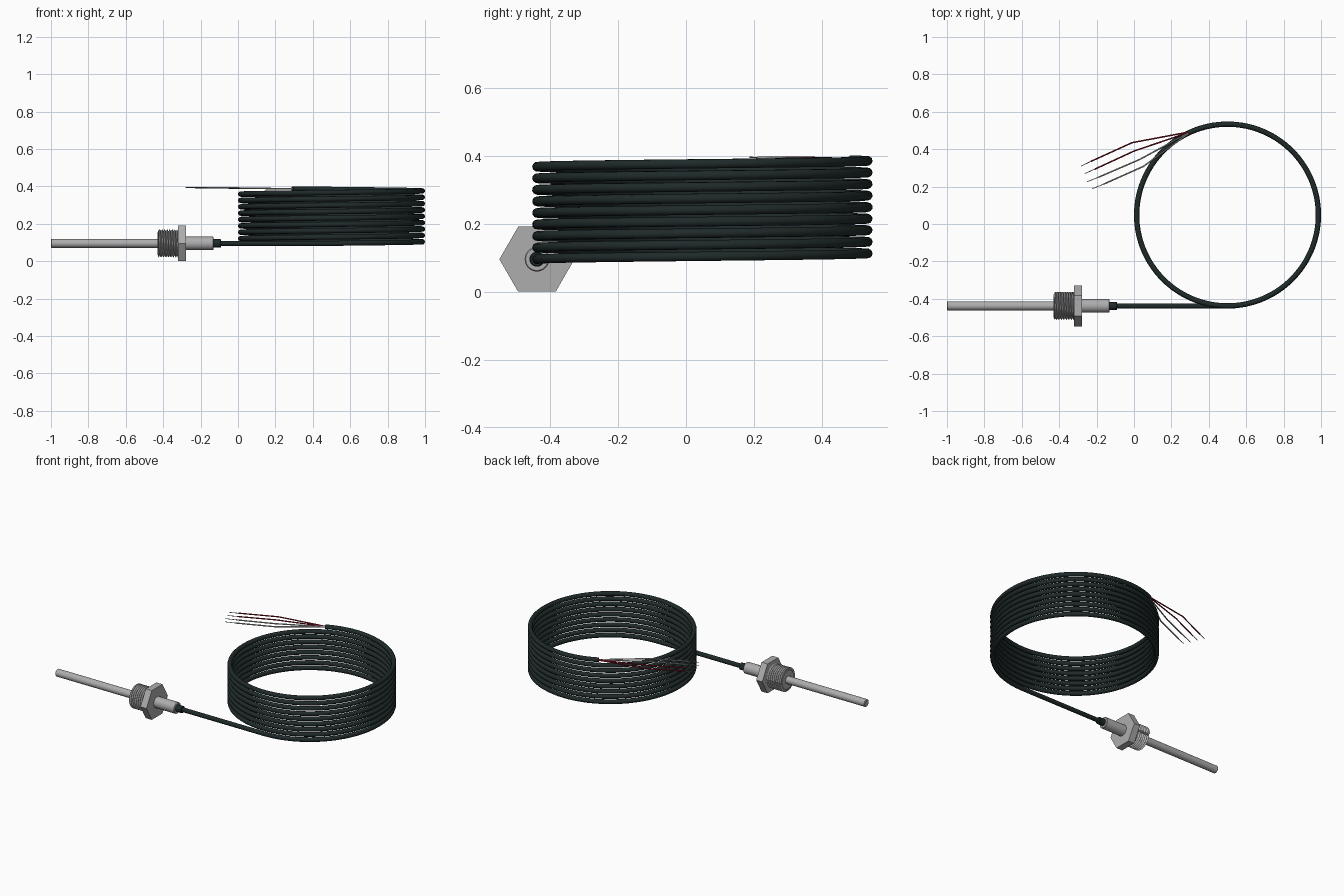
import bpy, bmesh, math
from mathutils import Vector

if "Cube" in bpy.data.objects:
    bpy.data.objects.remove(bpy.data.objects["Cube"])

AY, AZ = -0.438, 0.0955          # probe axis
CX, CY, CR = 0.5, 0.048, 0.486   # coil centre and radius
PITCH, TUBE = 0.034, 0.0142


def material(name, rgb):
    m = bpy.data.materials.new(name)
    m.diffuse_color = (*rgb, 1)
    m.use_nodes = True
    m.node_tree.nodes["Principled BSDF"].inputs["Base Color"].default_value = m.diffuse_color
    return m


STEEL = material("steel grey", (0.42, 0.42, 0.43))
BLACK = material("cable black", (0.014, 0.023, 0.023))
RED = material("red insulation", (0.27, 0.008, 0.018))
WHITE = material("pale insulation", (0.45, 0.45, 0.45))
BARE = material("bare conductor", (0.36, 0.36, 0.36))


def finish(name, bm, mat):
    bmesh.ops.recalc_face_normals(bm, faces=bm.faces)
    me = bpy.data.meshes.new(name)
    bm.to_mesh(me)
    bm.free()
    me.materials.append(mat)
    ob = bpy.data.objects.new(name, me)
    bpy.context.collection.objects.link(ob)
    bpy.ops.object.select_all(action='DESELECT')
    ob.select_set(True)
    bpy.context.view_layer.objects.active = ob
    bpy.ops.object.shade_smooth_by_angle(angle=math.radians(35))
    return ob


def lathe(name, profile, mat, sides=32):
    """Turned part along the probe axis; profile is (x, radius) pairs."""
    bm = bmesh.new()
    rings = []
    for x, r in profile:
        rings.append([bm.verts.new((x, AY + r * math.cos(a), AZ + r * math.sin(a)))
                      for a in (2 * math.pi * k / sides for k in range(sides))])
    for p, q in zip(rings, rings[1:]):
        for k in range(sides):
            j = (k + 1) % sides
            bm.faces.new((p[k], p[j], q[j], q[k]))
    bm.faces.new(rings[0])
    bm.faces.new(rings[-1])
    return finish(name, bm, mat)


def thread(name, x0, x1, r_in, r_out, turns, mat, sides=32):
    """Helical V thread: skewed grid of alternating root and crest lines."""
    bm = bmesh.new()
    pitch = (x1 - x0) / turns
    rows = []
    for i in range(-2, 2 * turns + 3):
        r = r_out if i % 2 else r_in
        row = []
        for k in range(sides):
            a = 2 * math.pi * k / sides
            x = min(max(x0 + pitch * (i / 2 + k / sides), x0), x1)
            row.append(bm.verts.new((x, AY + r * math.cos(a), AZ + r * math.sin(a))))
        rows.append(row)
    for i in range(len(rows) - 1):
        for k in range(sides - 1):
            bm.faces.new((rows[i][k], rows[i][k + 1], rows[i + 1][k + 1], rows[i + 1][k]))
        if i + 3 < len(rows):   # the seam steps by one pitch, which is two rows
            bm.faces.new((rows[i + 2][sides - 1 - sides], rows[i + 3][0],
                          rows[i + 1][-1], rows[i][-1]))
    flat = [f for f in bm.faces if f.calc_area() < 1e-9]
    bmesh.ops.delete(bm, geom=flat, context='FACES')
    return finish(name, bm, mat)


def tube(name, points, radius, mat, res=2):
    cu = bpy.data.curves.new(name, 'CURVE')
    cu.dimensions = '3D'
    cu.bevel_depth = radius
    cu.bevel_resolution = res
    cu.use_fill_caps = True
    sp = cu.splines.new('POLY')
    sp.points.add(len(points) - 1)
    for p, co in zip(sp.points, points):
        p.co = (*co, 1)
    sp.use_smooth = True
    cu.materials.append(mat)
    ob = bpy.data.objects.new(name, cu)
    bpy.context.collection.objects.link(ob)
    return ob


# Probe rod, thread, hex nut and sleeve
lathe("probe_rod", [(-1.0, 0.021), (-0.997, 0.024), (-0.42, 0.024)], STEEL)
lathe("thread_core", [(-0.43, 0.060), (-0.425, 0.066), (-0.31, 0.066)], STEEL)
thread("screw_thread", -0.428, -0.322, 0.065, 0.076, 8, STEEL)
lathe("hex_nut", [(-0.322, 0.1103), (-0.278, 0.1103)], STEEL, sides=6)
lathe("sleeve", [(-0.29, 0.036), (-0.134, 0.036), (-0.13, 0.033)], STEEL)

# Strain relief where the cable leaves the sleeve
lathe("strain_relief", [(-0.135, 0.022), (-0.093, 0.022), (-0.09, 0.019)], BLACK, 24)

# Cable: straight lead followed by the rising coil
END_TURN = 8.5 + 25.5 / 360
STEPS = 640
path = [Vector((-0.12, AY, AZ)), Vector((0.2, AY, AZ))]
for i in range(STEPS + 1):
    t = END_TURN * i / STEPS
    a = -math.pi / 2 + 2 * math.pi * t
    path.append(Vector((CX + CR * math.cos(a), CY + CR * math.sin(a), AZ + PITCH * t)))
tube("coiled_cable", path, TUBE, BLACK, 3)

# Four splayed wires with stripped ends: (bend, insulation end, bare tip)
end = path[-1]
back = (path[-1] - path[-4]).normalized()
side = Vector((-back.y, back.x, 0)).normalized()
wires = [
    (RED, (-0.01, 0.435), (-0.23, 0.335), (-0.283, 0.310)),
    (RED, (0.00, 0.390), (-0.21, 0.293), (-0.263, 0.270)),
    (WHITE, (0.03, 0.345), (-0.19, 0.250), (-0.25, 0.226)),
    (WHITE, (0.05, 0.308), (-0.165, 0.212), (-0.225, 0.188)),
]
for n, (mat, bend, stop, tip) in enumerate(wires):
    start = end + side * (-0.006 + 0.004 * n) - back * 0.02
    exit_point = start + back * 0.03
    z0 = end.z + 0.002
    tube(f"wire_{n + 1}", [start, exit_point, (*bend, z0 + 0.002), (*stop, z0 + 0.005)],
         0.004, mat)
    tube(f"wire_tip_{n + 1}", [(*stop, z0 + 0.005), (*tip, z0 + 0.006)], 0.002, BARE)
